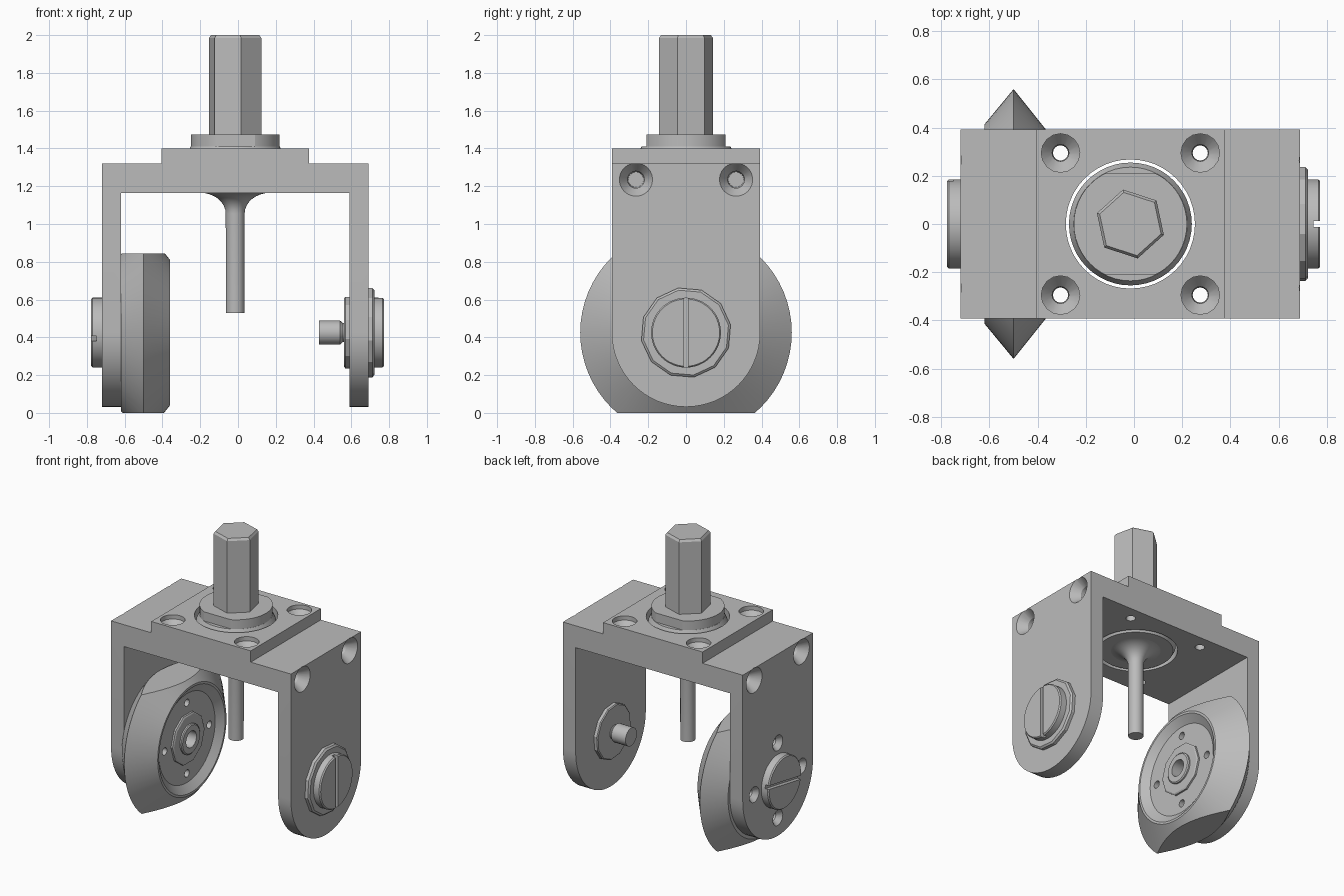
import bpy, bmesh
from math import sin, cos, pi, radians

if "Cube" in bpy.data.objects:
    bpy.data.objects.remove(bpy.data.objects["Cube"], do_unlink=True)

CX = -0.015      # centre line of the fork
AXLE_Z = 0.425   # height of the wheel axle
SEG = 48

steel = bpy.data.materials.new("plain_grey_metal")
steel.use_nodes = True
GREY = (0.5, 0.5, 0.5, 1)
steel.diffuse_color = GREY
steel.node_tree.nodes["Principled BSDF"].inputs["Base Color"].default_value = GREY


def place(axis, h, a, b):
    """Point at height h along the axis, with cross-section coordinates a, b."""
    return {"x": (h, a, b), "y": (a, h, b), "z": (a, b, h)}[axis]


def make_object(name, bm):
    bmesh.ops.recalc_face_normals(bm, faces=bm.faces)
    mesh = bpy.data.meshes.new(name)
    bm.to_mesh(mesh)
    bm.free()
    mesh.materials.append(steel)
    ob = bpy.data.objects.new(name, mesh)
    bpy.context.collection.objects.link(ob)
    return ob


def loft(name, rings):
    """Solid through equal-sized rings of points, capped at both ends."""
    bm = bmesh.new()
    loops = [[bm.verts.new(p) for p in ring] for ring in rings]
    n = len(loops[0])
    for low, high in zip(loops, loops[1:]):
        for i in range(n):
            j = (i + 1) % n
            bm.faces.new((low[i], low[j], high[j], high[i]))
    bm.faces.new(loops[0][::-1])
    bm.faces.new(loops[-1])
    return make_object(name, bm)


def turned(name, axis, centre, profile, seg=SEG, phase=0.0):
    """Lathe a (radius, height) profile around an axis."""
    ca, cb = centre
    turns = [phase + 2 * pi * i / seg for i in range(seg)]
    return loft(name, [[place(axis, h, ca + r * cos(t), cb + r * sin(t)) for t in turns]
                       for r, h in profile])


def prism(name, axis, points, lo, hi):
    return loft(name, [[place(axis, h, a, b) for a, b in points] for h in (lo, hi)])


def box(name, x, y, z):
    return prism(name, "z", [(x[0], y[0]), (x[1], y[0]), (x[1], y[1]), (x[0], y[1])], *z)


def combine(ob, cutter, operation="DIFFERENCE"):
    mod = ob.modifiers.new("cut", "BOOLEAN")
    mod.operation, mod.solver, mod.object = operation, "EXACT", cutter
    bpy.context.view_layer.objects.active = ob
    bpy.ops.object.modifier_apply(modifier=mod.name)
    bpy.data.objects.remove(cutter, do_unlink=True)


def around(radius):
    """Four positions around the axle."""
    return [(radius * cos(k * pi / 2), AXLE_Z + radius * sin(k * pi / 2)) for k in range(4)]


AXLE = (0, AXLE_Z)

# Fork: stepped bridge and two arms, rounded off at the bottom
half = [(0.39, 1.40), (0.39, 1.32), (0.705, 1.32), (0.705, 0), (0.605, 0), (0.605, 1.165)]
outline = [(CX + x, z) for x, z in half] + [(CX - x, z) for x, z in reversed(half)]
fork = prism("fork", "y", outline, -0.5, 0.5)
arc = [(0.393 * cos(pi + pi * i / 32), AXLE_Z + 0.393 * sin(pi + pi * i / 32)) for i in range(33)]
combine(fork, prism("side_outline", "x", arc + [(0.393, 1.5), (-0.393, 1.5)], -1, 1), "INTERSECT")

# Swivel opening and countersunk screw holes in the bridge and arms
combine(fork, turned("swivel_cut", "z", (CX, 0), [(0.268, 1.1), (0.268, 1.45)]))
for side in (-1, 1):
    for y in (-1, 1):
        combine(fork, turned("top_hole", "z", (CX + side * 0.29, y * 0.295),
                             [(0.03, 1.1), (0.035, 1.32), (0.08, 1.37), (0.08, 1.45)], 16))
        profile = [(0.088, 0.74), (0.088, 0.69), (0.045, 0.63), (0.04, 0.45)]
        combine(fork, turned("side_hole", "x", (y * 0.265, 1.235),
                             [(r, CX + side * (h - CX)) for r, h in profile], 24))
for spot in around(0.265):
    combine(fork, turned("axle_hole", "x", spot,
                         [(0.055, -0.75), (0.055, -0.72), (0.027, -0.685), (0.027, -0.6)], 20))

# Swivel: disc, flatted collar, hexagonal stem and hanging rod
swivel_disc = turned("swivel_disc", "z", (CX, 0),
                     [(0.24, 1.163), (0.255, 1.19), (0.255, 1.37), (0.236, 1.41)])
collar = turned("collar", "z", (CX, 0), [(0.235, 1.38), (0.235, 1.475)])
combine(collar, box("collar_flats", (-1, 1), (-0.21, 0.21), (1, 1.6)), "INTERSECT")
turned("hex_stem", "z", (CX, 0), [(0.146, 1.46), (0.146, 1.985), (0.134, 2.0)], 6, radians(42))
flare = [(0.05 + 0.135 * (1 - cos(t)), 1.055 + 0.11 * sin(t))
         for t in [i * pi / 16 for i in range(9)]]
turned("hanging_rod", "z", (CX, 0), [(0.049, 0.53)] + flare + [(0.185, 1.18)], 32)

# Wheel: double cone trimmed flat above and below, with a dished inner face
wheel = turned("wheel", "x", AXLE,
               [(0.415, -0.62), (0.56, -0.50), (0.385, -0.36), (0.37, -0.36),
                (0.315, -0.40), (0.31, -0.40)], 64)
combine(wheel, box("wheel_trim", (-1, 0), (-1, 1), (0, 0.845)), "INTERSECT")
for spot in around(0.25):
    combine(wheel, turned("wheel_hole", "x", spot, [(0.026, -0.65), (0.026, -0.3)], 16))

# Wheel hub: faceted washer and pierced bush
hub_washer = turned("hub_washer", "x", AXLE, [(0.18, -0.42), (0.18, -0.388), (0.17, -0.382)], 10)
hub_bush = turned("hub_bush", "x", AXLE, [(0.105, -0.42), (0.105, -0.372), (0.097, -0.366)], 32)
for part in (wheel, hub_washer, hub_bush):
    combine(part, turned("hub_bore", "x", AXLE, [(0.058, -0.5), (0.058, -0.3)], 24))


# Slotted axle screw heads on the outer sides of the arms
def screw_head(name, side, inner, outer, slot_angle):
    head = turned(name, "x", AXLE, [(0.185, side * inner), (0.185, side * (outer - 0.008)),
                                    (0.178, side * outer)])
    c, s = cos(slot_angle), sin(slot_angle)
    corners = [(-0.3, -0.013), (0.3, -0.013), (0.3, 0.013), (-0.3, 0.013)]
    slot = [(a * c - b * s, AXLE_Z + a * s + b * c) for a, b in corners]
    combine(head, prism("slot", "x", slot, side * (outer - 0.028), side * (outer + 0.1)))


screw_head("right_axle_screw", -1, 0.71, 0.777, radians(10))
screw_head("left_axle_screw", 1, 0.68, 0.773, radians(90))

# Washers and short pin on the wheel-less arm
turned("outer_washer", "x", AXLE, [(0.24, 0.68), (0.24, 0.712), (0.228, 0.722)], 12, radians(10))
turned("inner_washer", "x", AXLE, [(0.192, 0.60), (0.192, 0.568), (0.185, 0.562)], 12, radians(10))
turned("axle_pin", "x", AXLE, [(0.064, 0.43), (0.064, 0.54), (0.05, 0.555), (0.05, 0.6)], 24)

# Smooth the round surfaces and keep the machined edges sharp
bpy.ops.object.select_all(action="DESELECT")
for ob in bpy.context.collection.objects:
    if ob.type == "MESH" and steel.name in ob.data.materials:
        ob.select_set(True)
        bpy.context.view_layer.objects.active = ob
bpy.ops.object.shade_smooth_by_angle(angle=radians(25))
